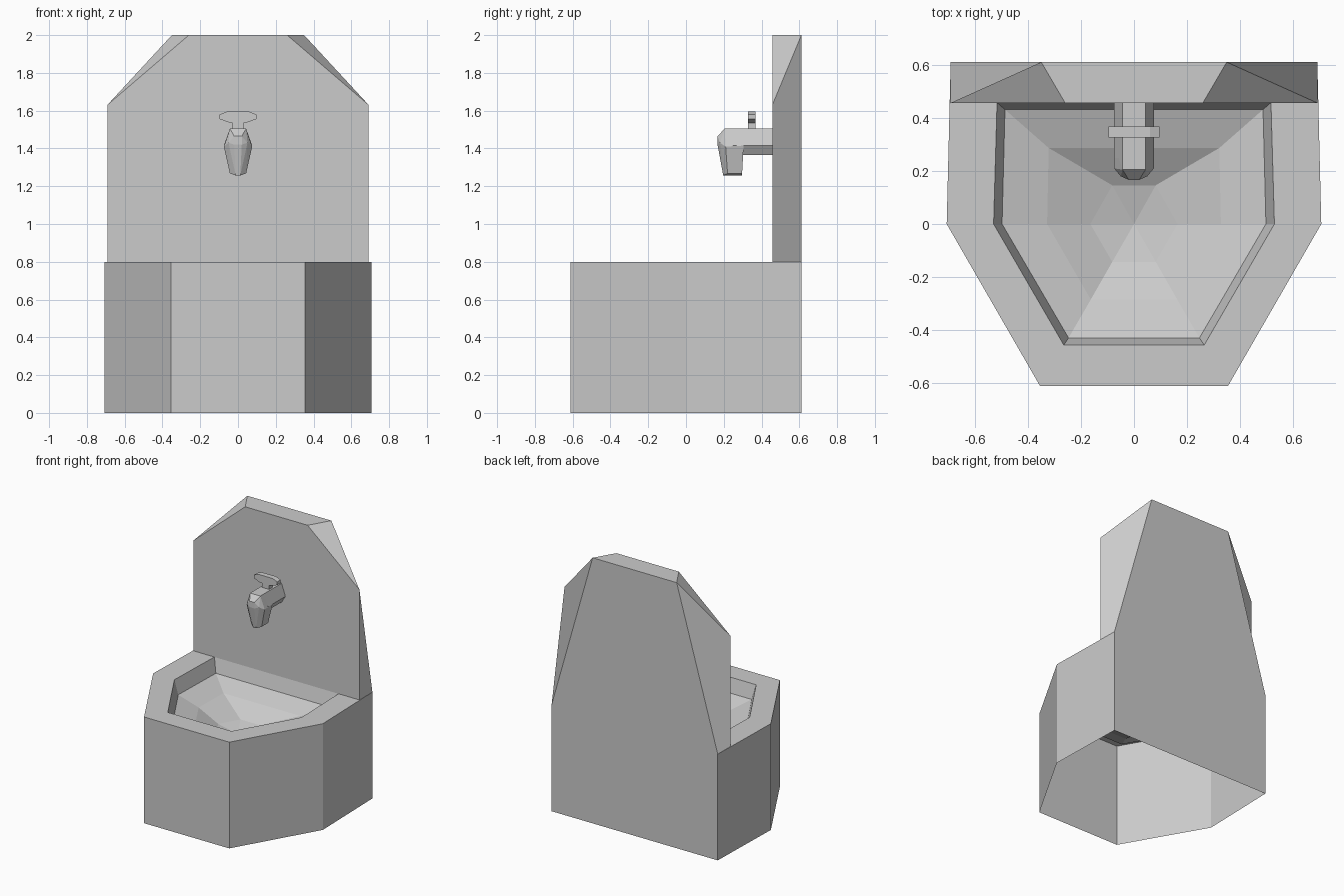
import bpy, bmesh, math

if "Cube" in bpy.data.objects:
    bpy.data.objects.remove(bpy.data.objects["Cube"])


def make_object(name, bm):
    mesh = bpy.data.meshes.new(name)
    bm.to_mesh(mesh)
    bm.free()
    obj = bpy.data.objects.new(name, mesh)
    bpy.context.collection.objects.link(obj)
    return obj


def outline(half):
    """Full counter-clockwise outline from its right half (front to back)."""
    return list(half) + [(-x, y) for x, y in reversed(half)]


def loft(name, rings, cap_start=False, cap_end=False, tip=None):
    """Join equal rings of 3D points with quads, ending in caps or a tip."""
    bm = bmesh.new()
    loops = [[bm.verts.new(p) for p in r] for r in rings]
    n = len(loops[0])
    for a, b in zip(loops, loops[1:]):
        for i in range(n):
            j = (i + 1) % n
            bm.faces.new((a[i], a[j], b[j], b[i]))
    if cap_start:
        bm.faces.new(loops[0][::-1])
    if cap_end:
        bm.faces.new(loops[-1])
    if tip:
        t = bm.verts.new(tip)
        last = loops[-1]
        for i in range(n):
            bm.faces.new((last[i], last[(i + 1) % n], t))
    if cap_start and cap_end:
        bmesh.ops.recalc_face_normals(bm, faces=bm.faces)
    return make_object(name, bm)


def hull(name, right_points):
    """Convex faceted block from points mirrored across x = 0."""
    bm = bmesh.new()
    pts = set(right_points) | {(-x, y, z) for x, y, z in right_points}
    for p in sorted(pts):
        bm.verts.new(p)
    bmesh.ops.convex_hull(bm, input=bm.verts)
    bmesh.ops.delete(bm, geom=[v for v in bm.verts if not v.link_faces],
                     context='VERTS')
    bmesh.ops.dissolve_limit(bm, angle_limit=math.radians(1),
                             verts=bm.verts, edges=bm.edges)
    bmesh.ops.recalc_face_normals(bm, faces=bm.faces)
    return make_object(name, bm)


# Basin: outer wall open underneath, flat rim, inner lip and faceted bowl
outer = [(0.355, -0.611), (0.707, 0.0), (0.692, 0.611)]
lip = [(0.265, -0.457), (0.53, 0.0), (0.517, 0.458)]
sections = [
    (outer, 0.0),
    (outer, 0.8),
    (lip, 0.8),
    ([(0.247, -0.43), (0.498, 0.0), (0.487, 0.432)], 0.695),
    ([(0.163, -0.285), (0.328, 0.0), (0.322, 0.287)], 0.645),
    ([(0.082, -0.143), (0.165, 0.0), (0.082, 0.146)], 0.565),
]
loft("basin", [[(x, y, z) for x, y in outline(h)] for h, z in sections],
     tip=(0, 0, 0.53))

# Back panel: upright shell on the rim, with twisted four-sided sides
bm = bmesh.new()
front_half = [(0.692, 0.457, 0.8), (0.692, 0.457, 1.63), (0.26, 0.457, 2.0)]
back_half = [(0.692, 0.611, 0.8), (0.35, 0.611, 2.0)]
fr, br = ([bm.verts.new(p) for p in h] for h in (front_half, back_half))
fl, bl = ([bm.verts.new((-x, y, z)) for x, y, z in h]
          for h in (front_half, back_half))
bm.faces.new(fr + fl[::-1])                       # front
bm.faces.new((br[0], bl[0], bl[1], br[1]))        # back
bm.faces.new((fr[2], br[1], bl[1], fl[2]))        # top
bm.faces.new((fr[1], br[1], fr[2]))               # shoulders
bm.faces.new((fl[1], fl[2], bl[1]))
bm.faces.new((fr[1], fr[0], br[0], br[1]))        # sides
bm.faces.new((fl[0], fl[1], bl[1], bl[0]))
make_object("back_panel", bm)

# Tap arm: six-sided bar coming out of the panel
arm = outline([(0.045, 1.365), (0.075, 1.415), (0.043, 1.505)])
loft("tap_arm", [[(x, y, z) for x, z in arm] for y in (0.25, 0.457)],
     cap_start=True, cap_end=True)

# Tap spout: tapered, faceted nozzle with a rounded nose
hull("tap_spout", [
    (0.043, 0.205, 1.505), (0.043, 0.3, 1.505),
    (0.02, 0.167, 1.465), (0.02, 0.167, 1.42),
    (0.075, 0.305, 1.415), (0.075, 0.21, 1.41), (0.05, 0.18, 1.43),
    (0.043, 0.297, 1.268), (0.043, 0.22, 1.268),
    (0.012, 0.197, 1.257), (0.012, 0.296, 1.257),
])

# Tap handle: stem with a wide grip on top
grip = outline([(0.03, 1.5), (0.03, 1.535), (0.048, 1.538), (0.097, 1.555),
                (0.097, 1.58), (0.06, 1.595)])
loft("tap_handle", [[(x, y, z) for x, z in grip] for y in (0.327, 0.368)],
     cap_start=True, cap_end=True)
